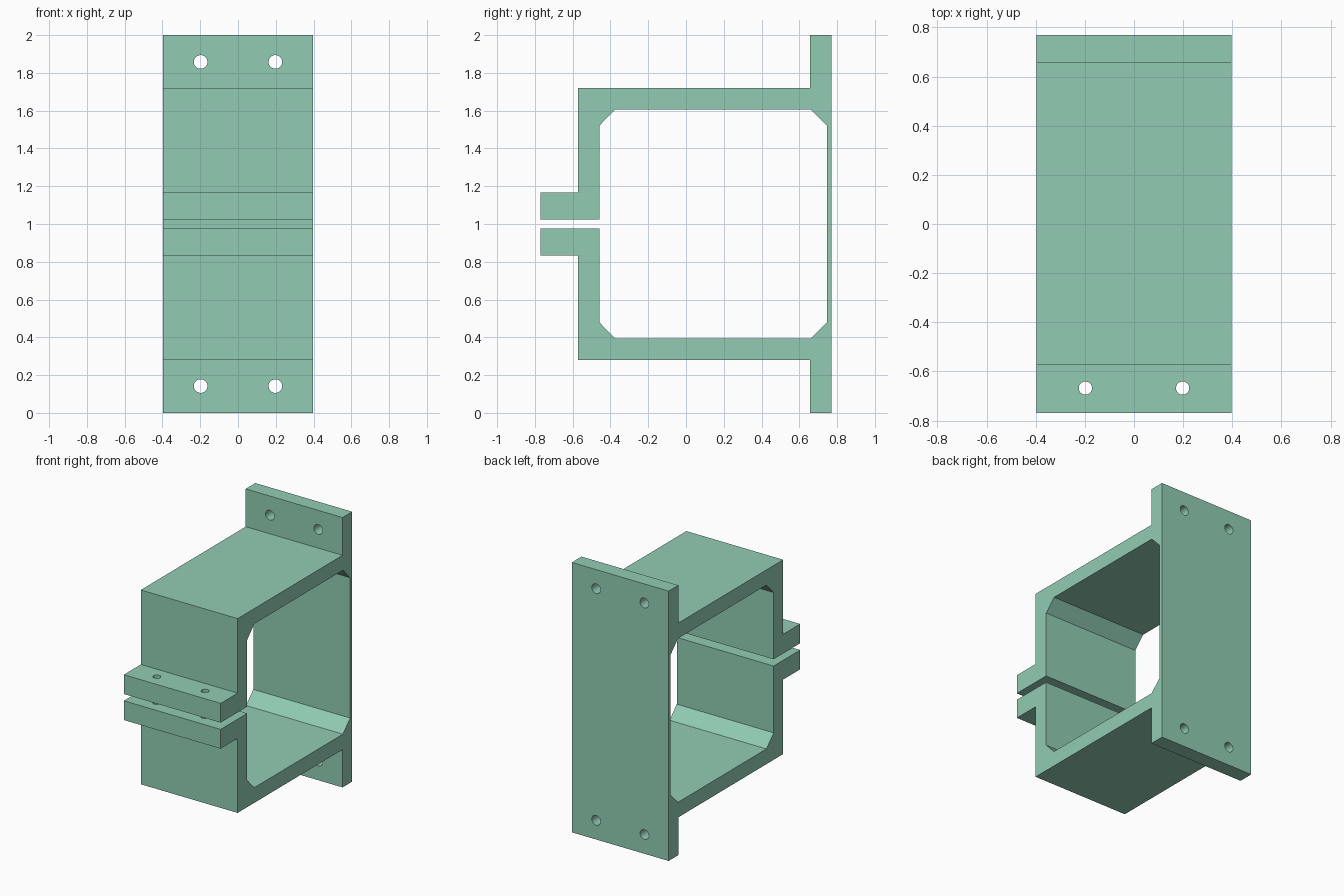
import bpy, bmesh
from math import pi
from mathutils import Matrix

if "Cube" in bpy.data.objects:
    bpy.data.objects.remove(bpy.data.objects["Cube"])

HALF_W = 0.397
MID_Z = 1.0

# Upper half of the clamp profile (y, height above mid plane), inside to outside
inner = [(0.746, 0.52), (0.661, 0.607), (-0.375, 0.607), (-0.459, 0.52), (-0.459, 0.025)]
outer = [(-0.77, 0.025), (-0.77, 0.168), (-0.571, 0.168), (-0.571, 0.72),
         (0.657, 0.72), (0.657, 1.0), (0.77, 1.0)]
half = inner + outer
profile = [(y, MID_Z + h) for y, h in half] + [(y, MID_Z - h) for y, h in reversed(half)]


def to_object(bm, name):
    bmesh.ops.recalc_face_normals(bm, faces=bm.faces[:])
    mesh = bpy.data.meshes.new(name)
    bm.to_mesh(mesh)
    bm.free()
    obj = bpy.data.objects.new(name, mesh)
    bpy.context.collection.objects.link(obj)
    return obj


# Clamp body: profile extruded across the width
bm = bmesh.new()
face = bm.faces.new([bm.verts.new((-HALF_W, y, z)) for y, z in profile])
ext = bmesh.ops.extrude_face_region(bm, geom=[face])
verts = [v for v in ext["geom"] if isinstance(v, bmesh.types.BMVert)]
bmesh.ops.translate(bm, verts=verts, vec=(2 * HALF_W, 0, 0))
body = to_object(bm, "clamp_bracket")

green = bpy.data.materials.new("sage_green")
green.diffuse_color = (0.286, 0.606, 0.457, 1)
green.use_nodes = True
green.node_tree.nodes["Principled BSDF"].inputs["Base Color"].default_value = green.diffuse_color
body.data.materials.append(green)

# Bolt holes: back plate (along y) and narrower ones in the clamping lugs (along z)
bm = bmesh.new()
for x in (-0.198, 0.198):
    places = [((x, 0.713, z), 0.036, 0.3, Matrix.Rotation(pi / 2, 4, 'X'))
              for z in (0.142, 1.858)]
    places.append(((x, -0.668, MID_Z), 0.027, 0.6, Matrix.Identity(4)))
    for pos, radius, depth, rot in places:
        bmesh.ops.create_cone(bm, cap_ends=True, segments=32, radius1=radius, radius2=radius,
                              depth=depth, matrix=Matrix.Translation(pos) @ rot)
cutter = to_object(bm, "bolt_hole_cutter")
cutter.hide_render = True
cutter.data.materials.append(green)

mod = body.modifiers.new("bolt_holes", 'BOOLEAN')
mod.operation = 'DIFFERENCE'
mod.solver = 'EXACT'
mod.object = cutter
bpy.context.view_layer.objects.active = body
body.select_set(True)
bpy.ops.object.modifier_apply(modifier=mod.name)
bpy.data.objects.remove(cutter)
bpy.ops.object.shade_smooth_by_angle(angle=pi / 6)
